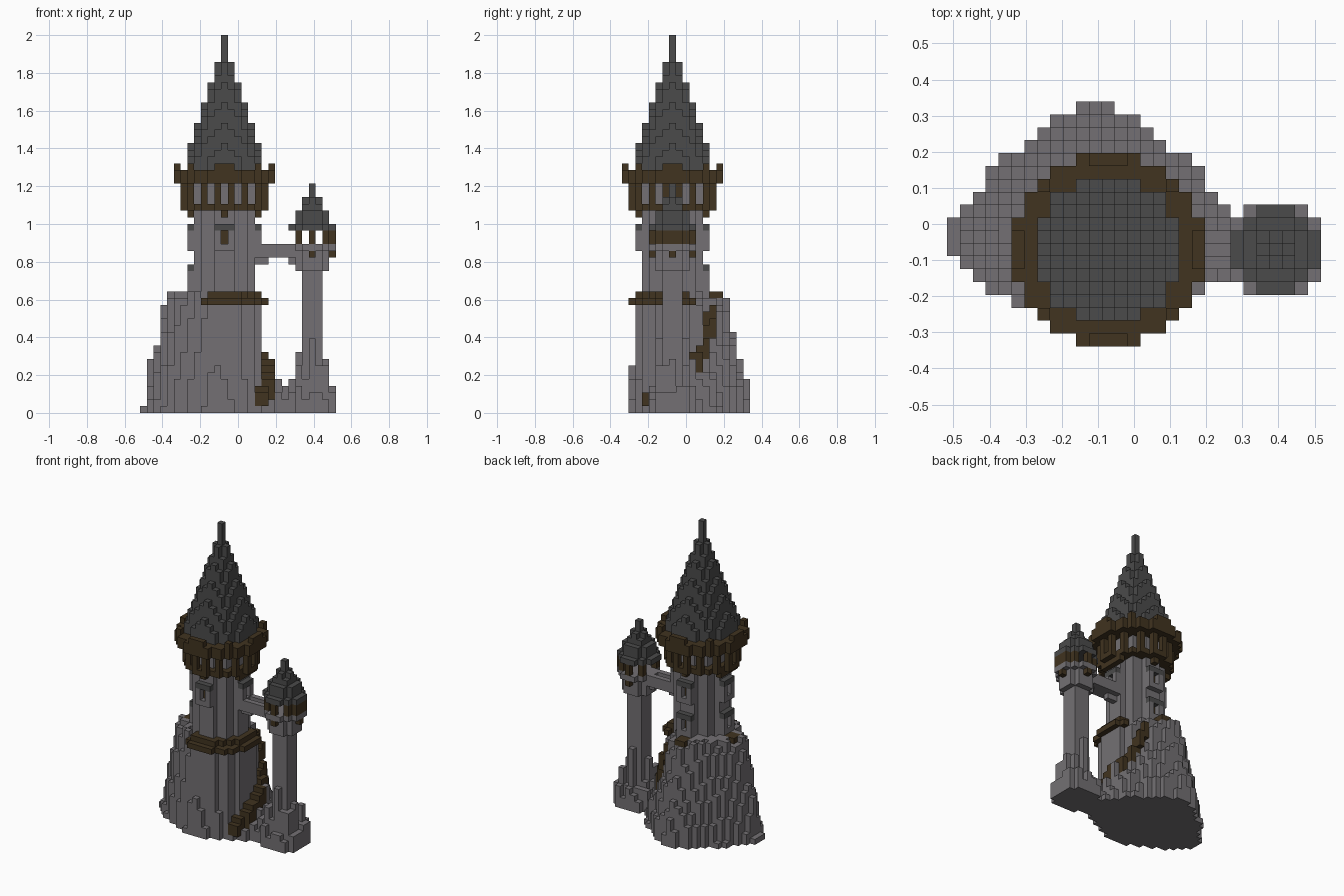
import bpy, bmesh, math, random

random.seed(4)
old = bpy.data.objects.get("Cube")
if old:
    bpy.data.objects.remove(old)

V = 2 / 56                 # block size
TX, TY = 12, 7             # main tower axis cell
SX, SY = 25, 7             # side turret axis cell


def material(name, rgb):
    m = bpy.data.materials.new(name)
    m.use_nodes = True
    m.diffuse_color = (*rgb, 1)
    m.node_tree.nodes["Principled BSDF"].inputs["Base Color"].default_value = (*rgb, 1)
    return m


STONE = material("grey stone", (0.172, 0.163, 0.172))
SLATE = material("dark slate", (0.07, 0.07, 0.07))
WOOD = material("dark wood", (0.052, 0.033, 0.014))

taken = set()
parts = []


def part(name, mat, cells):
    """Claim free grid cells for a part; earlier parts win overlaps."""
    cells = set(cells) - taken
    taken.update(cells)
    parts.append((name, mat, cells))


def disc(cx, cy, r2, levels, inner=-1):
    n = int(math.sqrt(r2)) + 1
    return {(cx + x, cy + y, k) for x in range(-n, n + 1) for y in range(-n, n + 1)
            if inner < x * x + y * y <= r2 for k in levels}


def rel(c, cx=TX, cy=TY):
    return c[0] - cx, c[1] - cy


# Spiral stairs climbing the rock, steeper near the top, and path planks above
stairs, planks = set(), set()
for x, y, _ in disc(TX, TY, 54, [0], 33):
    a = math.degrees(math.atan2(y - TY, x - TX))
    if -40 <= a <= 68:
        top = round(2 + 7 * (a + 38) / 78 if a < 40 else 9 + 7 * (a - 40) / 26)
        stairs |= {(x, y, k) for k in range(max(1, top - 2), top + 1)}
    elif 88 < a < 100 or a > 168:
        planks.add((x, y, 17))
part("spiral_stairs", WOOD, stairs)
part("path_planks", WOOD, planks)
step_base = {}
for x, y, k in stairs | planks:
    step_base[x, y] = min(k, step_base.get((x, y), k))

# Wooden terrace around the front right of the tower foot
terrace = disc(TX, TY, 41, [16], 18) | disc(TX, TY, 29, [17], 18)
part("terrace_ring", WOOD, {c for c in terrace if rel(c)[0] - rel(c)[1] >= 2})


# Main rock: an egg-shaped mound, steep at the front and left
def rock_height(x, y):
    back = y > 8
    p = 1.35 if back else 1.5
    dx = abs(x - 11) / 11.4
    dy = abs(y - 8) / (10.3 if back else 7.4)
    e = 1 - (dx ** p + dy ** p) ** (1 / p)
    if e <= 0:
        return 0
    sx = 53 if x < 11 else 30 if back else 22
    sy, lift = (42, 3) if back else (85, 2)
    w = dx * dx / (dx * dx + dy * dy + 1e-6)
    h = lift * (1 - w) + e * (sx * w + sy * (1 - w)) + random.choice((-1, 0, 0, 1))
    px, py = x - TX, y - TY
    if px * px + py * py < 34:
        h = max(h, 16)
    h = max(1, min(round(h), 16 if px - py >= 2 else random.choice((17, 18, 18))))
    return min(h, step_base.get((x, y), h))


part("main_rock", STONE, {(x, y, k) for x in range(29) for y in range(19)
                          for k in range(rock_height(x, y))})

# Side rock tapering up into the turret pillar
side = set()
for x, y, _ in disc(SX, SY, 13, [0]):
    d = math.hypot(x - SX, y - SY)
    steps = (2, 3, 4) if d > 2.9 else (4, 5, 7) if d > 2.1 else (8, 9, 11) if d > 1.5 else (12,)
    side |= {(x, y, k) for k in range(random.choice(steps))}
saddle = {(x, y, k) for x in range(19, 24) for y in range(5, 10)
          for k in range(4 - abs(y - SY) + (x + y) % 2)}
part("side_rock", STONE, side | saddle)


# Framed windows on the tower sides
def window(name, dx, dy, k0):
    def cell(out, across, k):
        return (TX + dx * out - dy * across, TY + dy * out + dx * across, k)
    part(name + "_hood", SLATE, {cell(5, a, k0 + 3) for a in (-1, 0, 1)})
    part(name + "_pane", WOOD, {cell(4, 0, k0 + 1), cell(4, 0, k0 + 2)})
    part(name + "_frame", STONE, {cell(5, a, k0 + b) for a in (-1, 0, 1)
                                  for b in range(3) if a or not b})


for label, dx, dy in (("front", 0, -1), ("back", 0, 1), ("left", 1, 0), ("right", -1, 0)):
    window(label + "_window", dx, dy, 24)
window("lower_back_window", 0, 1, 18)
window("lower_right_window", -1, 0, 18)

# Tower shaft
part("tower_shaft", STONE, disc(TX, TY, 18, range(15, 37)))

# Gallery: brackets, floor, spaced posts, ring beam and merlons
brackets = {c for c in disc(TX, TY, 29, [29], 18)
            if 0 in rel(c) or abs(rel(c)[0]) == 5 or abs(rel(c)[0]) == abs(rel(c)[1])}
part("gallery_brackets", WOOD, brackets)
part("gallery_floor", WOOD, disc(TX, TY, 37, [30], 18))
part("gallery_posts", WOOD, {c for c in disc(TX, TY, 37, range(31, 34), 28)
                             if min(map(abs, rel(c))) % 2})
part("gallery_beam", WOOD, disc(TX, TY, 53, (34, 35), 18))
merlons = set()
for c in disc(TX, TY, 53, [36], 40):
    x, y = map(abs, rel(c))
    if x == y or (max(x, y) == 7 and min(x, y) < 2):
        merlons.add(c)
part("gallery_merlons", WOOD, merlons)

# Tall pointed roof with its spire
roof = disc(TX, TY, 32, [36])
for k in range(37, 56):
    roof |= disc(TX, TY, max(0, (54 - k) / 3) ** 2 + 0.05, [k])
part("tower_roof", SLATE, roof)

# Side turret: pillar, platform, open lantern and roof
part("turret_pillar", STONE, disc(SX, SY, 2, range(8, 22)) | disc(SX, SY, 5, (21, 22, 23)))
part("turret_brackets", WOOD, {(SX, SY - 3, 23), (SX, SY + 3, 23), (SX + 3, SY, 23)})
part("turret_platform", STONE, disc(SX, SY, 10, [24]))
lantern = {c for c in disc(SX, SY, 10, (25, 26), 7)
           if abs(rel(c, SX, SY)[0]) != 1 and rel(c, SX, SY)[0] != -3}
part("turret_posts", WOOD, lantern)
part("turret_roof", SLATE, disc(SX, SY, 10, [27]) | disc(SX, SY, 5, (28, 29))
     | disc(SX, SY, 2, [30]) | disc(SX, SY, 1, [31]) | disc(SX, SY, 0, (32, 33)))

# Bridge with low side walls
bridge = {(x, y, k) for x in range(17, 23) for y in (6, 7, 8) for k in (23, 24)
          if k == 23 or y != 7}
part("bridge", STONE, bridge | {(x, 7, 22) for x in (17, 18, 22)})

# Corner offsets of each block side, keyed by outward direction
SIDES = {}
for axis in range(3):
    for s in (0, 1):
        u, v = (axis + 1) % 3, (axis + 2) % 3
        loop = []
        for a, b in ((0, 0), (1, 0), (1, 1), (0, 1)):
            p = [0, 0, 0]
            p[axis], p[u], p[v] = s, a, b
            loop.append(tuple(p))
        normal = [0, 0, 0]
        normal[axis] = 2 * s - 1
        SIDES[tuple(normal)] = loop if s else loop[::-1]


def build(name, mat, cells):
    """Skin the exposed sides of a part's blocks."""
    bm = bmesh.new()
    verts = {}
    for c in sorted(cells):
        for n, loop in SIDES.items():
            if tuple(a + b for a, b in zip(c, n)) in taken:
                continue
            face = []
            for o in loop:
                p = tuple(a + b for a, b in zip(c, o))
                if p not in verts:
                    verts[p] = bm.verts.new(((p[0] - 14.5) * V, (p[1] - 9.5) * V, p[2] * V))
                face.append(verts[p])
            bm.faces.new(face)
    mesh = bpy.data.meshes.new(name)
    bm.to_mesh(mesh)
    bm.free()
    mesh.materials.append(mat)
    bpy.context.scene.collection.objects.link(bpy.data.objects.new(name, mesh))


for name, mat, cells in parts:
    if cells:
        build(name, mat, cells)
